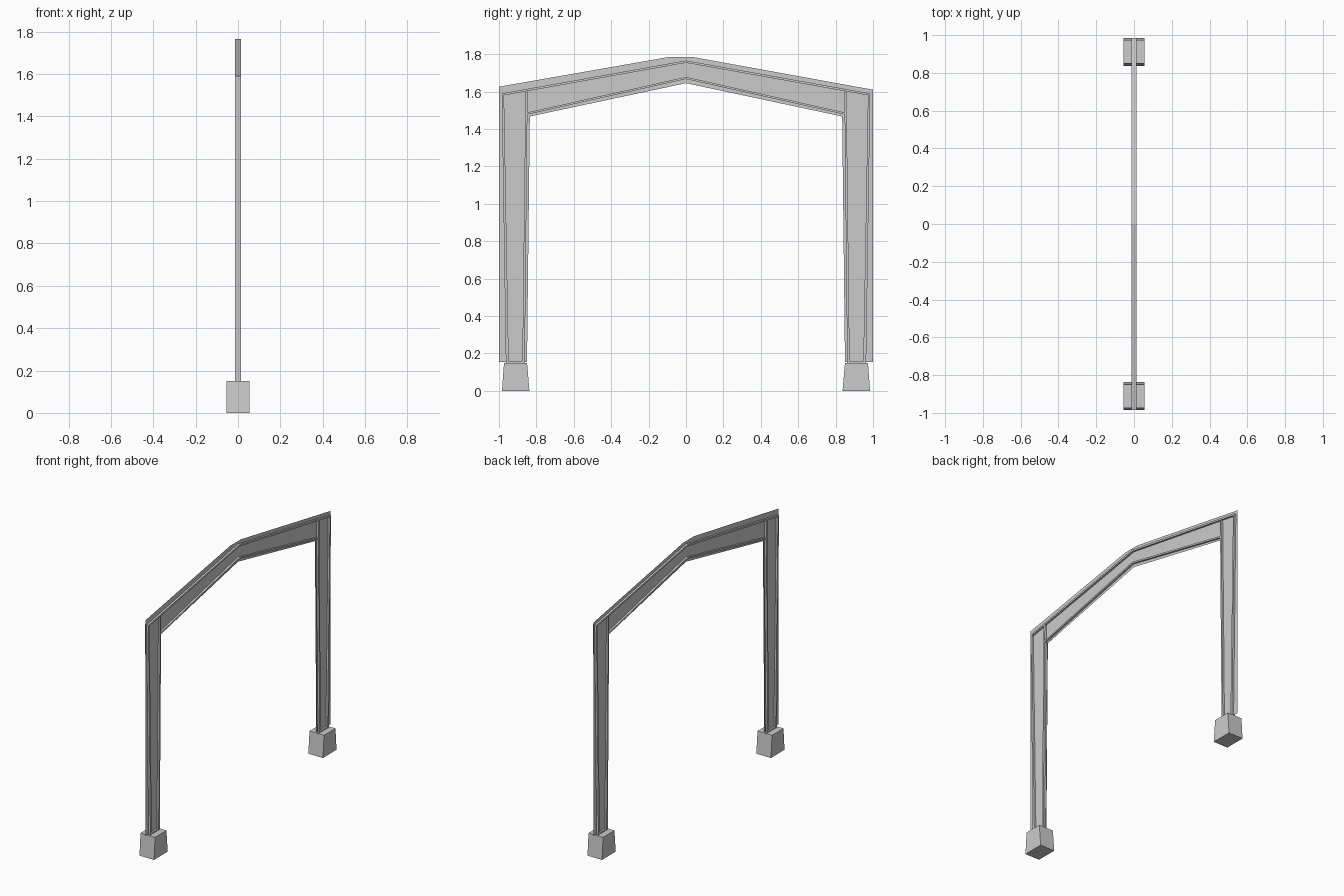
import bpy, bmesh

if "Cube" in bpy.data.objects:
    bpy.data.objects.remove(bpy.data.objects["Cube"])

steel = bpy.data.materials.new("plain_grey")
steel.diffuse_color = (0.6, 0.6, 0.6, 1)
steel.use_nodes = True
steel.node_tree.nodes["Principled BSDF"].inputs["Base Color"].default_value = steel.diffuse_color


def finish(name, bm):
    bmesh.ops.recalc_face_normals(bm, faces=bm.faces)
    me = bpy.data.meshes.new(name)
    bm.to_mesh(me)
    bm.free()
    me.materials.append(steel)
    ob = bpy.data.objects.new(name, me)
    bpy.context.collection.objects.link(ob)
    return ob


def prism(name, pts, half):
    """Extrude a (y, z) outline symmetrically along x."""
    bm = bmesh.new()
    a = [bm.verts.new((-half, y, z)) for y, z in pts]
    b = [bm.verts.new((half, y, z)) for y, z in pts]
    bm.faces.new(a)
    bm.faces.new(b[::-1])
    n = len(pts)
    for i in range(n):
        j = (i + 1) % n
        bm.faces.new((a[i], a[j], b[j], b[i]))
    return finish(name, bm)


def sheet(name, quads):
    """Zero-thickness web in the x = 0 plane."""
    bm = bmesh.new()
    for q in quads:
        bm.faces.new([bm.verts.new((0, y, z)) for y, z in q])
    bmesh.ops.remove_doubles(bm, verts=bm.verts, dist=1e-5)
    return finish(name, bm)


W = 0.013  # half width of the flanges

for side, s in (("left", -1), ("right", 1)):
    def m(pts):
        return [(s * y, z) for y, z in pts]

    # concrete footing, tapered along the frame only
    prism(side + "_footing", m([(0.837, 0), (0.984, 0), (0.973, 0.15), (0.85, 0.15)]), 0.055)
    # column flanges and base plate
    prism(side + "_column_outer_flange",
          m([(0.963, 0.15), (0.948, 0.15), (0.973, 1.583), (0.985, 1.59)]), W)
    prism(side + "_column_inner_flange",
          m([(0.862, 0.15), (0.875, 0.15), (0.858, 1.60), (0.847, 1.60)]), W)
    prism(side + "_base_plate",
          m([(0.863, 0.15), (0.963, 0.15), (0.963, 0.16), (0.863, 0.16)]), W)
    # rafter flanges
    prism(side + "_rafter_top_flange",
          m([(0, 1.754), (0.985, 1.578), (0.985, 1.59), (0, 1.766)]), W)
    prism(side + "_rafter_bottom_flange",
          m([(0, 1.667), (0.85, 1.477), (0.85, 1.488), (0, 1.678)]), W)

# web sheet, projecting a little beyond the flanges
sheet("frame_web", [
    [(-1, 0.155), (-0.85, 0.155), (-0.835, 1.467), (-1, 1.626)],
    [(-1, 1.626), (-0.835, 1.467), (0, 1.645), (-0.085, 1.786)],
    [(-0.085, 1.786), (0, 1.645), (0.03, 1.786)],
    [(0.03, 1.786), (0, 1.645), (0.835, 1.467), (1, 1.61)],
    [(1, 1.61), (0.835, 1.467), (0.85, 0.155), (1, 0.155)],
])
